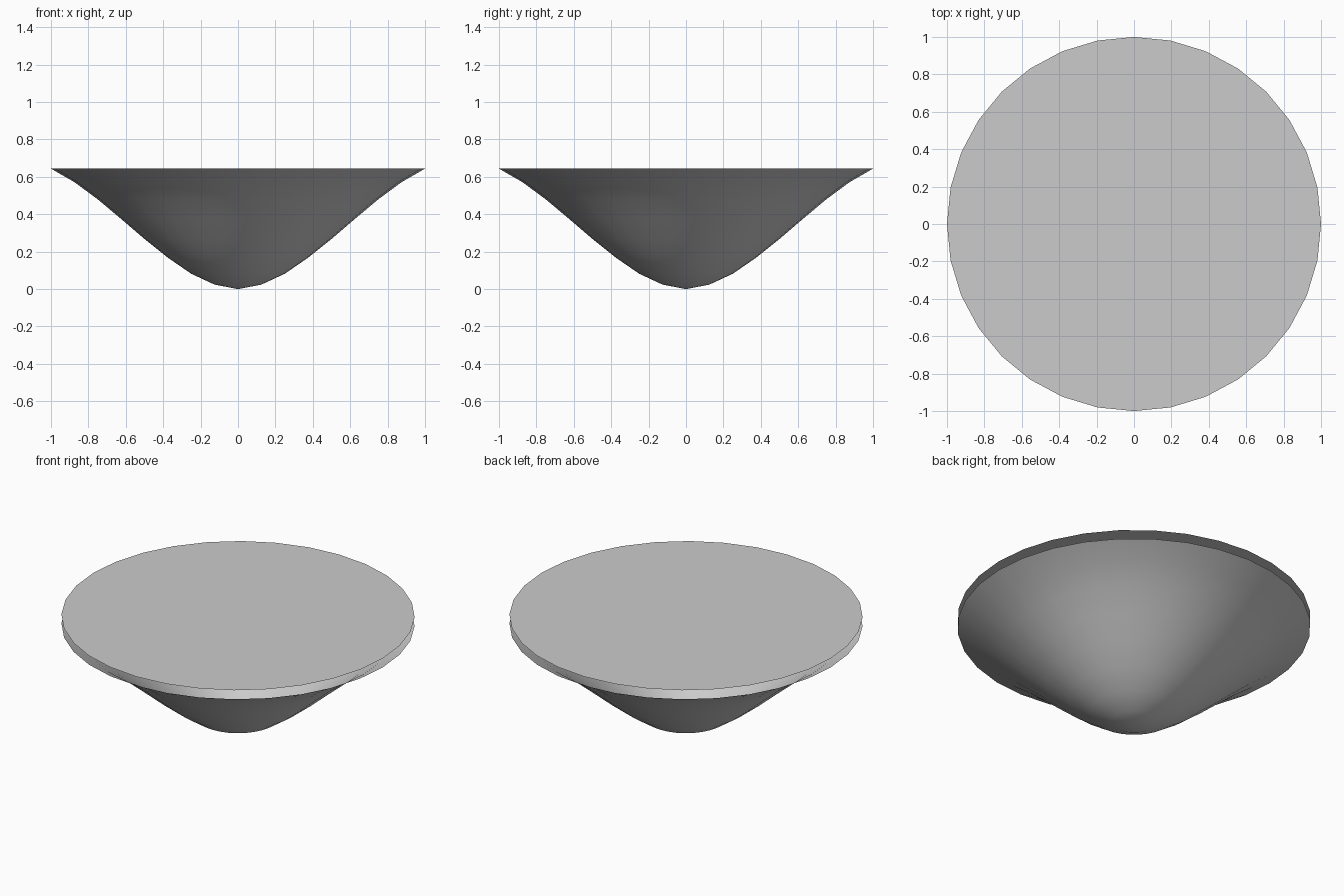
import bpy
import bmesh
import math

cube = bpy.data.objects.get("Cube")
if cube:
    bpy.data.objects.remove(cube, do_unlink=True)

SEGMENTS = 32
RADIUS = 1.0
LID_HEIGHT = 0.70

grey = bpy.data.materials.new("light_grey")
grey.use_nodes = True
colour = (0.6, 0.6, 0.6, 1)
grey.diffuse_color = colour
grey.node_tree.nodes["Principled BSDF"].inputs["Base Color"].default_value = colour


def add_object(name, bm):
    mesh = bpy.data.meshes.new(name)
    bm.to_mesh(mesh)
    bm.free()
    mesh.materials.append(grey)
    obj = bpy.data.objects.new(name, mesh)
    bpy.context.collection.objects.link(obj)
    return obj


# Open, thin bowl: a flared profile spun about the z axis
heights = [0.0, 0.024, 0.082, 0.168, 0.268, 0.375, 0.48, 0.572, 0.644]
bm = bmesh.new()
verts = [bm.verts.new((RADIUS * i / (len(heights) - 1), 0, z))
         for i, z in enumerate(heights)]
edges = [bm.edges.new(pair) for pair in zip(verts, verts[1:])]
bmesh.ops.spin(bm, geom=verts + edges, cent=(0, 0, 0), axis=(0, 0, 1),
               angle=math.tau, steps=SEGMENTS, use_duplicate=False)
bmesh.ops.remove_doubles(bm, verts=bm.verts, dist=0.0001)
bm.normal_update()
# Outer side faces down
if sum(f.normal.z for f in bm.faces) > 0:
    bmesh.ops.reverse_faces(bm, faces=bm.faces)
for face in bm.faces:
    face.smooth = True
add_object("bowl", bm)

# Flat disc floating just above the bowl's rim
bm = bmesh.new()
bmesh.ops.create_circle(bm, cap_ends=True, segments=SEGMENTS, radius=RADIUS)
for vert in bm.verts:
    vert.co.z = LID_HEIGHT
bm.normal_update()
if sum(f.normal.z for f in bm.faces) < 0:
    bmesh.ops.reverse_faces(bm, faces=bm.faces)
add_object("top_disc", bm)
